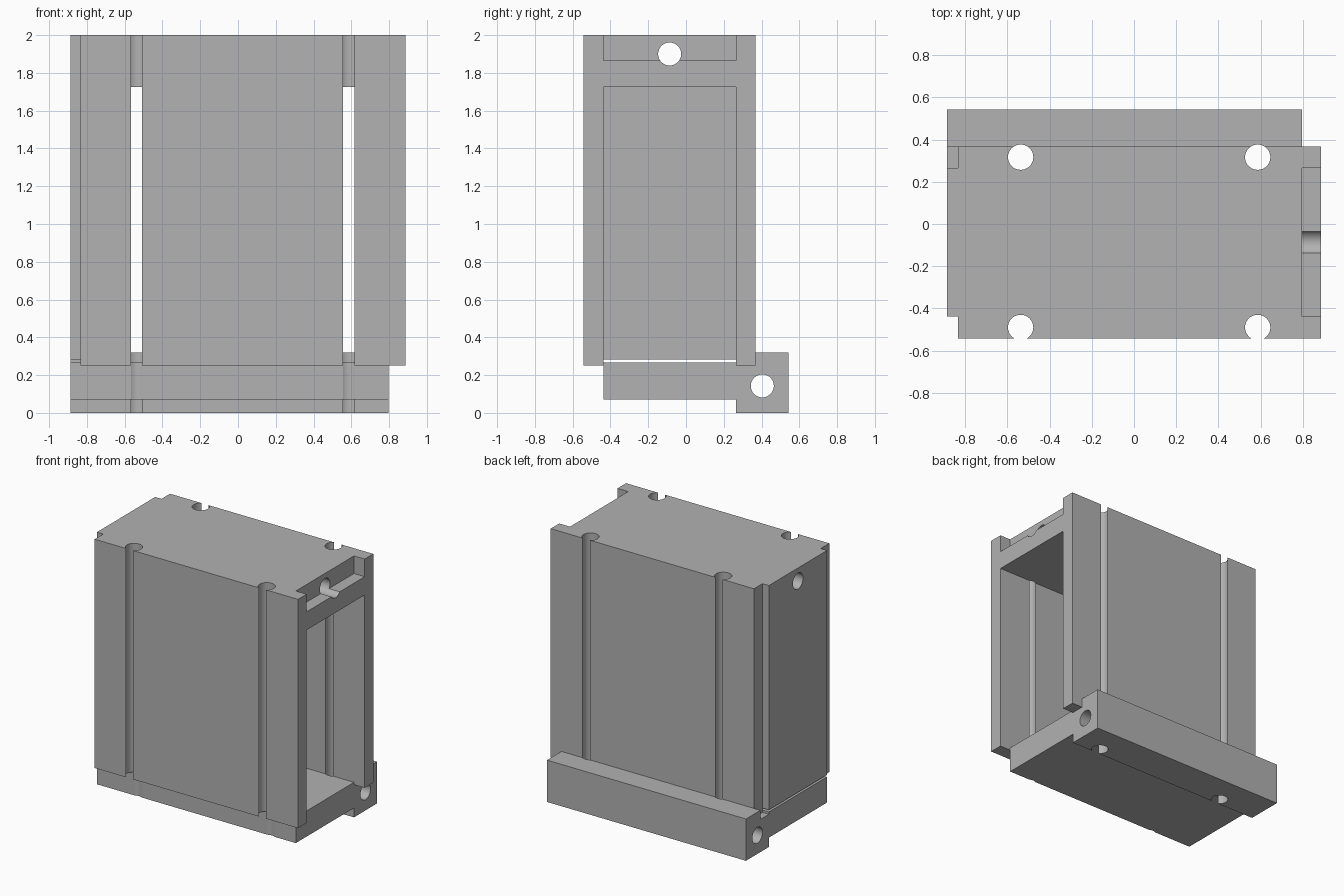
import bpy, bmesh
from mathutils import Vector

cube = bpy.data.objects.get("Cube")
if cube:
    bpy.data.objects.remove(cube, do_unlink=True)

GREY = (0.445, 0.445, 0.445, 1)
mat = bpy.data.materials.new("plain grey")
mat.use_nodes = True
mat.diffuse_color = GREY
mat.node_tree.nodes["Principled BSDF"].inputs["Base Color"].default_value = GREY

# Shared dimensions
LEFT, RIGHT = -0.887, 0.887
FRONT, BACK = -0.542, 0.368          # outer wall faces
INNER_FRONT, INNER_BACK = -0.438, 0.265
BASE_END = 0.796                     # +x end of base and top recess
WALL_BOTTOM, TOP = 0.25, 2.0
AXES = {"x": (1, 2, 0), "y": (0, 2, 1), "z": (0, 1, 2)}


def prism(name, outline, axis, start, end):
    """Extrude a flat outline along one axis."""
    u, v, w = AXES[axis]
    bm = bmesh.new()
    verts = []
    for a, b in outline:
        co = Vector((0, 0, 0))
        co[u], co[v], co[w] = a, b, start
        verts.append(bm.verts.new(co))
    face = bm.faces.new(verts)
    grown = bmesh.ops.extrude_face_region(bm, geom=[face])["geom"]
    move = Vector((0, 0, 0))
    move[w] = end - start
    bmesh.ops.translate(bm, vec=move, verts=[g for g in grown if isinstance(g, bmesh.types.BMVert)])
    bmesh.ops.recalc_face_normals(bm, faces=bm.faces)
    mesh = bpy.data.meshes.new(name)
    bm.to_mesh(mesh)
    bm.free()
    mesh.materials.append(mat)
    obj = bpy.data.objects.new(name, mesh)
    bpy.context.collection.objects.link(obj)
    return obj


def rod(name, axis, a, b, radius):
    """Long round cutter through the point (a, b) along an axis."""
    bpy.ops.mesh.primitive_cylinder_add(vertices=40, radius=radius, depth=6)
    obj = bpy.context.object
    obj.name = name
    u, v, w = AXES[axis]
    if axis == "x":
        obj.rotation_euler.y = 1.5707963
    obj.location[u], obj.location[v] = a, b
    obj.data.materials.append(mat)
    return obj


def cut(obj, cutters):
    """Subtract every cutter and bake the result."""
    for c in cutters:
        c.hide_render = True
        mod = obj.modifiers.new("cut", "BOOLEAN")
        mod.operation = "DIFFERENCE"
        mod.solver = "EXACT"
        mod.object = c
    bpy.context.view_layer.update()
    graph = bpy.context.evaluated_depsgraph_get()
    mesh = bpy.data.meshes.new_from_object(obj.evaluated_get(graph))
    obj.modifiers.clear()
    obj.data = mesh


# Housing: plan outline with the end wall standing proud at -x
SHOULDER = -0.833
housing = prism("housing", [
    (RIGHT, FRONT), (RIGHT, BACK), (SHOULDER, BACK), (SHOULDER, INNER_BACK),
    (LEFT, INNER_BACK), (LEFT, INNER_FRONT), (SHOULDER, INNER_FRONT), (SHOULDER, FRONT),
], "z", WALL_BOTTOM, TOP)

# Base: slab with a deeper, stepped bar along the back
base = prism("base", [
    (INNER_FRONT, 0.0715), (INNER_BACK, 0.0715), (INNER_BACK, 0), (0.542, 0),
    (0.542, 0.32), (BACK, 0.32), (BACK, WALL_BOTTOM), (INNER_BACK, WALL_BOTTOM),
    (INNER_BACK, 0.268), (INNER_FRONT, 0.268),
], "x", LEFT, BASE_END)

# Cavity open at +x and below, with a thin gap under the end wall
cavity = prism("cavity_cutter", [
    (-0.783, 1.725), (-0.783, 0.2835), (-1, 0.2835), (-1, 0.1), (1, 0.1), (1, 1.725),
], "y", INNER_FRONT, INNER_BACK)
recess = prism("recess_cutter", [
    (BASE_END, 1.865), (1, 1.865), (1, 2.2), (BASE_END, 2.2),
], "y", INNER_FRONT, INNER_BACK)

# Vertical channels in the walls, and the two cross holes
channels = [rod("channel_cutter", "z", x, y, 0.06)
            for x in (-0.537, 0.586) for y in (-0.49, 0.3165)]
top_hole = rod("top_hole_cutter", "x", -0.0865, 1.9, 0.061)
bar_hole = rod("bar_hole_cutter", "x", 0.404, 0.143, 0.061)

cut(housing, [cavity, recess, top_hole] + channels)
cut(base, [bar_hole] + channels)
for c in [cavity, recess, top_hole, bar_hole] + channels:
    bpy.data.objects.remove(c, do_unlink=True)

# Smooth only the round surfaces
bpy.ops.object.select_all(action="DESELECT")
for obj in (housing, base):
    obj.select_set(True)
bpy.context.view_layer.objects.active = housing
bpy.ops.object.shade_smooth_by_angle()
